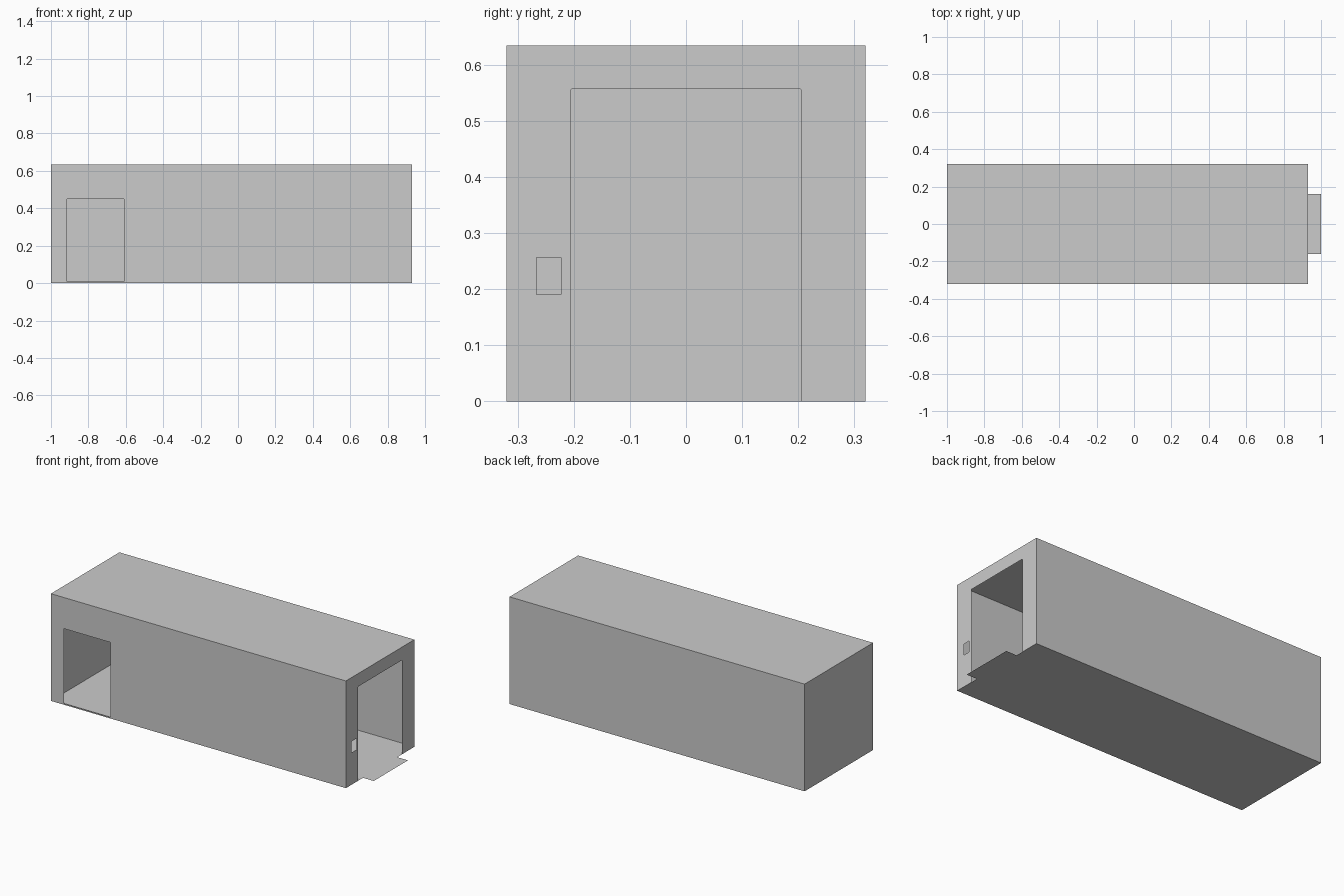
import bpy, bmesh

if "Cube" in bpy.data.objects:
    bpy.data.objects.remove(bpy.data.objects["Cube"])

X0, X1, Y, H = -1.0, 0.93, 0.32, 0.634


def rect(a0, a1, b0, b1):
    return [(a0, b0), (a1, b0), (a1, b1), (a0, b1)]


def panel(name, place, normal, *loops):
    """Thin flat panel: first loop is the outline, the others are holes."""
    bm = bmesh.new()
    edges = []
    for loop in loops:
        vs = [bm.verts.new(place(a, b)) for a, b in loop]
        edges += [bm.edges.new((vs[i - 1], vs[i])) for i in range(len(vs))]
    bmesh.ops.triangle_fill(bm, edges=edges, use_beauty=True, normal=normal)
    bm.normal_update()
    for f in bm.faces:
        if sum(p * q for p, q in zip(f.normal, normal)) < 0:
            f.normal_flip()
    me = bpy.data.meshes.new(name)
    bm.to_mesh(me)
    bm.free()
    bpy.context.collection.objects.link(bpy.data.objects.new(name, me))


side = rect(X0, X1, 0, H)

# Long walls: window opening in the front one
panel("front_wall", lambda a, b: (a, -Y, b), (0, -1, 0),
      side, rect(-0.915, -0.61, 0.008, 0.45))
panel("back_wall", lambda a, b: (a, Y, b), (0, 1, 0), side)

# End walls: doorway with tiny eased corners and a small slot beside it
d, t, c = 0.206, 0.557, 0.003
doorway = [(-d, 0), (-d, t - c), (-d + c, t), (d - c, t), (d, t - c), (d, 0)]
panel("door_wall", lambda a, b: (X1, a, b), (1, 0, 0),
      [(-Y, 0)] + doorway + [(Y, 0), (Y, H), (-Y, H)],
      rect(-0.266, -0.223, 0.19, 0.256))
panel("end_wall", lambda a, b: (X0, a, b), (-1, 0, 0), rect(-Y, Y, 0, H))

# Roof, and floor with a threshold tab
panel("roof", lambda a, b: (a, b, H), (0, 0, 1), rect(X0, X1, -Y, Y))
panel("floor", lambda a, b: (a, b, 0), (0, 0, -1),
      [(X0, -Y), (X1, -Y), (X1, -0.16), (1, -0.16),
       (1, 0.16), (X1, 0.16), (X1, Y), (X0, Y)])
